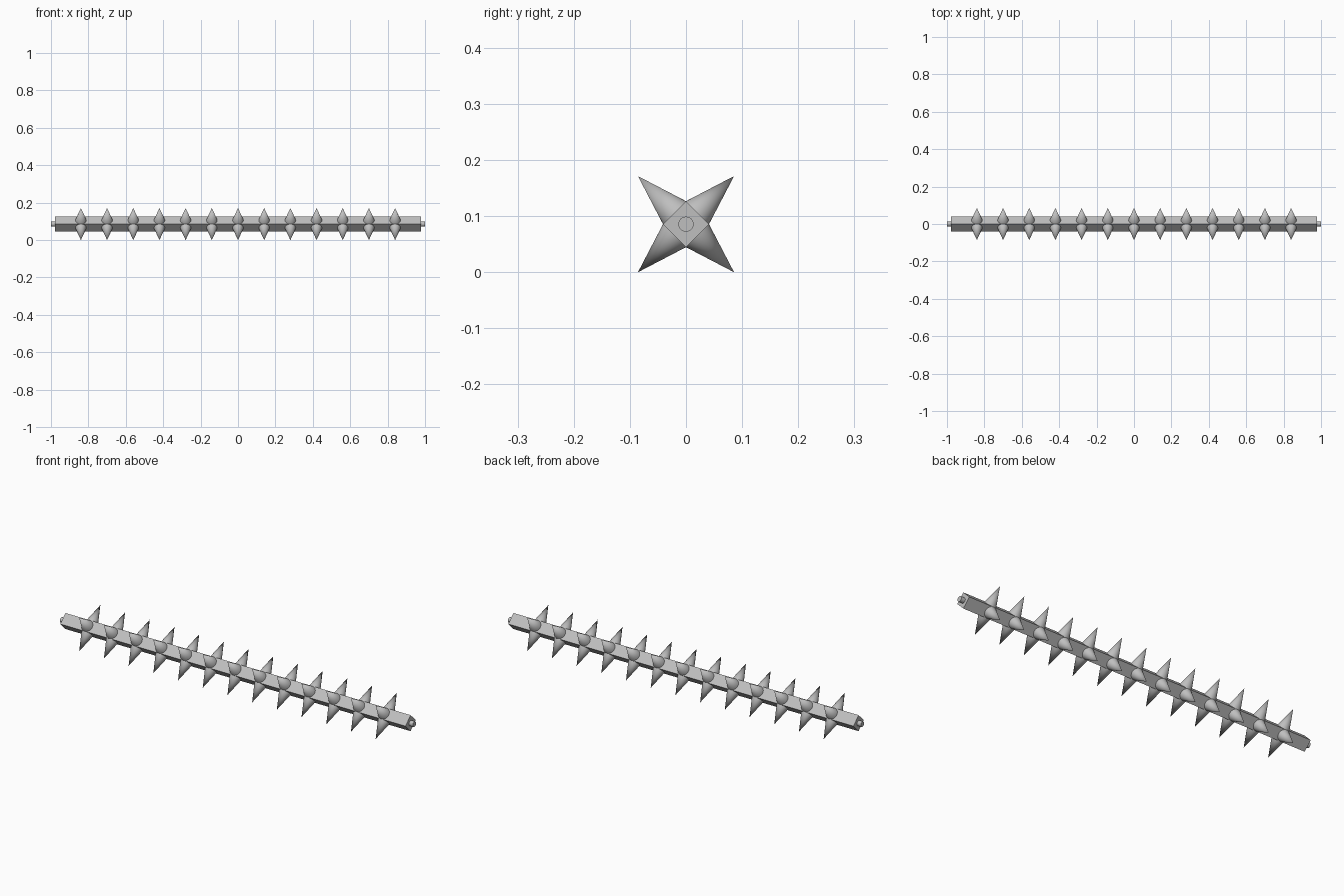
import bpy, math
from mathutils import Vector

if "Cube" in bpy.data.objects:
    bpy.data.objects.remove(bpy.data.objects["Cube"])

H = 0.0857           # height of the bar axis
HALF = 0.041         # half diagonal of the square bar
FACE = HALF / math.sqrt(2)
TIP = H * math.sqrt(2)

steel = bpy.data.materials.new("grey_steel")
steel.diffuse_color = (0.52, 0.52, 0.52, 1)
steel.use_nodes = True
steel.node_tree.nodes["Principled BSDF"].inputs["Base Color"].default_value = steel.diffuse_color


def finish(name, smooth=False):
    ob = bpy.context.object
    ob.name = name
    ob.data.materials.append(steel)
    if smooth:
        bpy.ops.object.shade_smooth_by_angle(angle=math.radians(40))
    return ob


# square bar standing on its edge
bpy.ops.mesh.primitive_cube_add(size=1, location=(0, 0, H), rotation=(math.pi / 4, 0, 0))
bpy.context.object.scale = (1.956, 2 * FACE, 2 * FACE)
finish("square_bar")

# round pegs at both ends
for side, s in (("left", -1), ("right", 1)):
    bpy.ops.mesh.primitive_cylinder_add(vertices=24, radius=0.0135, depth=0.03,
                                        location=(s * 0.985, 0, H),
                                        rotation=(0, math.pi / 2, 0))
    finish(side + "_end_peg", True)

# rows of conical spikes, one on each of the four faces
for i in range(13):
    x = -0.84 + 0.14 * i
    for k in range(4):
        a = math.pi / 4 + k * math.pi / 2
        d = Vector((0, math.cos(a), math.sin(a)))
        bpy.ops.mesh.primitive_cone_add(vertices=32, radius1=FACE, radius2=0,
                                        depth=TIP - FACE,
                                        location=Vector((x, 0, H)) + d * (TIP + FACE) / 2,
                                        rotation=d.to_track_quat('Z', 'Y').to_euler())
        finish(f"spike_{i + 1}_{k + 1}", True)
